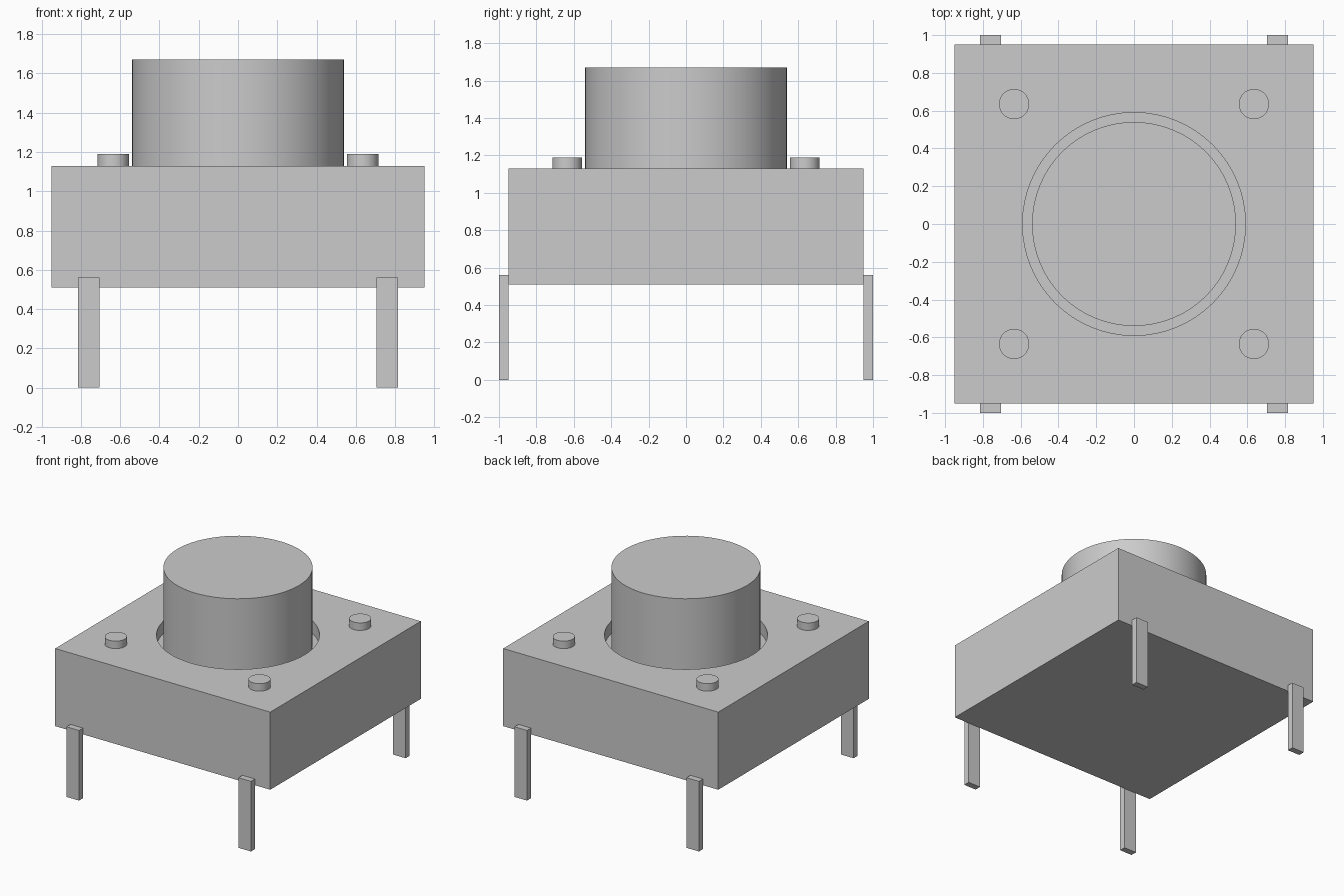
import bpy
import math

if "Cube" in bpy.data.objects:
    bpy.data.objects.remove(bpy.data.objects["Cube"], do_unlink=True)

GREY = (0.6, 0.6, 0.6, 1)
grey = bpy.data.materials.new("plain grey")
grey.use_nodes = True
grey.diffuse_color = GREY
grey.node_tree.nodes["Principled BSDF"].inputs["Base Color"].default_value = GREY


def finish(name):
    ob = bpy.context.object
    ob.name = name
    ob.data.materials.append(grey)
    return ob


def box(name, x, y, z):
    """Box spanning the given (low, high) ranges."""
    spans = (x, y, z)
    bpy.ops.mesh.primitive_cube_add(size=1, location=[(a + b) / 2 for a, b in spans])
    ob = finish(name)
    ob.scale = [b - a for a, b in spans]
    bpy.ops.object.transform_apply(location=False, rotation=False, scale=True)
    return ob


def disc(name, x, y, radius, bottom, top, sides=64):
    """Upright smooth cylinder."""
    bpy.ops.mesh.primitive_cylinder_add(vertices=sides, radius=radius, depth=top - bottom,
                                        location=(x, y, (bottom + top) / 2))
    ob = finish(name)
    bpy.ops.object.shade_smooth_by_angle(angle=math.radians(30))
    return ob


HALF = 0.95
BODY_BOTTOM, BODY_TOP = 0.51, 1.13
RECESS_FLOOR = BODY_TOP - 0.1

# Body with a round recess around the button
cutter = disc("recess_cutter", 0, 0, 0.59, RECESS_FLOOR, BODY_TOP + 0.2)
cutter.hide_render = True
body = box("body", (-HALF, HALF), (-HALF, HALF), (BODY_BOTTOM, BODY_TOP))
cut = body.modifiers.new("recess", "BOOLEAN")
cut.operation = "DIFFERENCE"
cut.solver = "EXACT"
cut.object = cutter
bpy.ops.object.modifier_apply(modifier=cut.name)
bpy.data.objects.remove(cutter, do_unlink=True)
bpy.ops.object.shade_smooth_by_angle(angle=math.radians(30))

# Push button
disc("button", 0, 0, 0.54, RECESS_FLOOR, 1.67)

# Corner rivets and legs
for sx, side in ((1, "left"), (-1, "right")):
    for sy, end in ((-1, "front"), (1, "back")):
        disc(f"{end}_{side}_rivet", sx * 0.635, sy * 0.635, 0.08, BODY_TOP, 1.19, 32)
        box(f"{end}_{side}_leg", sorted((sx * 0.705, sx * 0.815)),
            sorted((sy * HALF, sy)), (0, 0.56))
